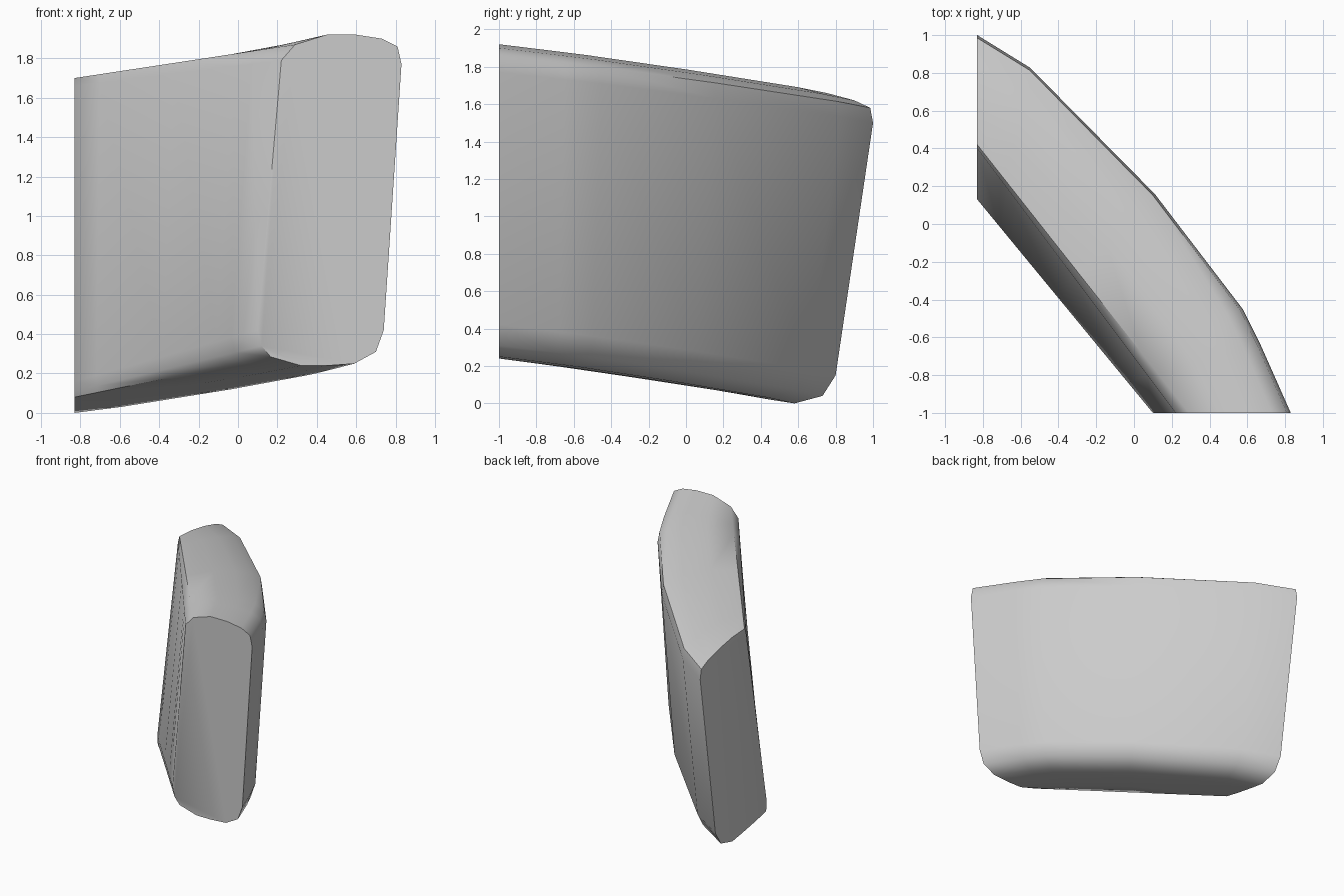
import bpy, bmesh
from math import radians
from mathutils import Vector

cube = bpy.data.objects.get("Cube")
if cube:
    bpy.data.objects.remove(cube, do_unlink=True)

# Matching outlines of the two flat ends, starting at the inner lower corner
front_end = [(.10, .42), (.12, .34), (.165, .285), (.32, .24), (.45, .24),
             (.59, .25), (.70, .31), (.74, .42), (.83, 1.77), (.81, 1.86),
             (.73, 1.90), (.60, 1.92), (.45, 1.92), (.29, 1.87), (.22, 1.79)]
side_end = [(.13, .16), (.13, .11), (.14, .08), (.28, .05), (.45, .02),
            (.58, 0), (.73, .04), (.80, .15), (1, 1.50), (.985, 1.58),
            (.90, 1.62), (.75, 1.66), (.58, 1.69), (.42, 1.70), (.40, 1.66)]
# How far each outline point follows the outward bow (inner face stays straight)
bow_share = [0, 0, 0, .3, .6, .8, 1, 1, 1, 1, .95, .8, .5, 0, 0]
# Position along the slab and outward bow there
stations = [(0, 0), (.12, .105), (.48, .186), (.775, .155), (.857, .105), (1, 0)]
outward = Vector((.77, .64, 0))


def section(bm, t, bow):
    ring = []
    for (y, zs), (x, zf), share in zip(side_end, front_end, bow_share):
        p = Vector((-.83, y, zs)).lerp(Vector((x, -1, zf)), t)
        ring.append(bm.verts.new(p + outward * bow * share))
    return ring


# Curved slab lofted between the two ends
bm = bmesh.new()
rings = [section(bm, t, bow) for t, bow in stations]
count = len(front_end)
for a, b in zip(rings, rings[1:]):
    for i in range(count):
        j = (i + 1) % count
        bm.faces.new((a[i], a[j], b[j], b[i]))
caps = [bm.faces.new(rings[0]), bm.faces.new(rings[-1])]
bmesh.ops.recalc_face_normals(bm, faces=bm.faces)
mesh = bpy.data.meshes.new("curved_slab")
bm.to_mesh(mesh)
bm.free()
slab = bpy.data.objects.new("curved_slab", mesh)
bpy.context.collection.objects.link(slab)

# Plain grey material
grey = bpy.data.materials.new("light_grey")
grey.use_nodes = True
colour = (.6, .6, .6, 1)
grey.diffuse_color = colour
grey.node_tree.nodes["Principled BSDF"].inputs["Base Color"].default_value = colour
mesh.materials.append(grey)

# Smooth sides, crisp ends
bpy.ops.object.select_all(action="DESELECT")
slab.select_set(True)
bpy.context.view_layer.objects.active = slab
bpy.ops.object.shade_smooth_by_angle(angle=radians(50))
